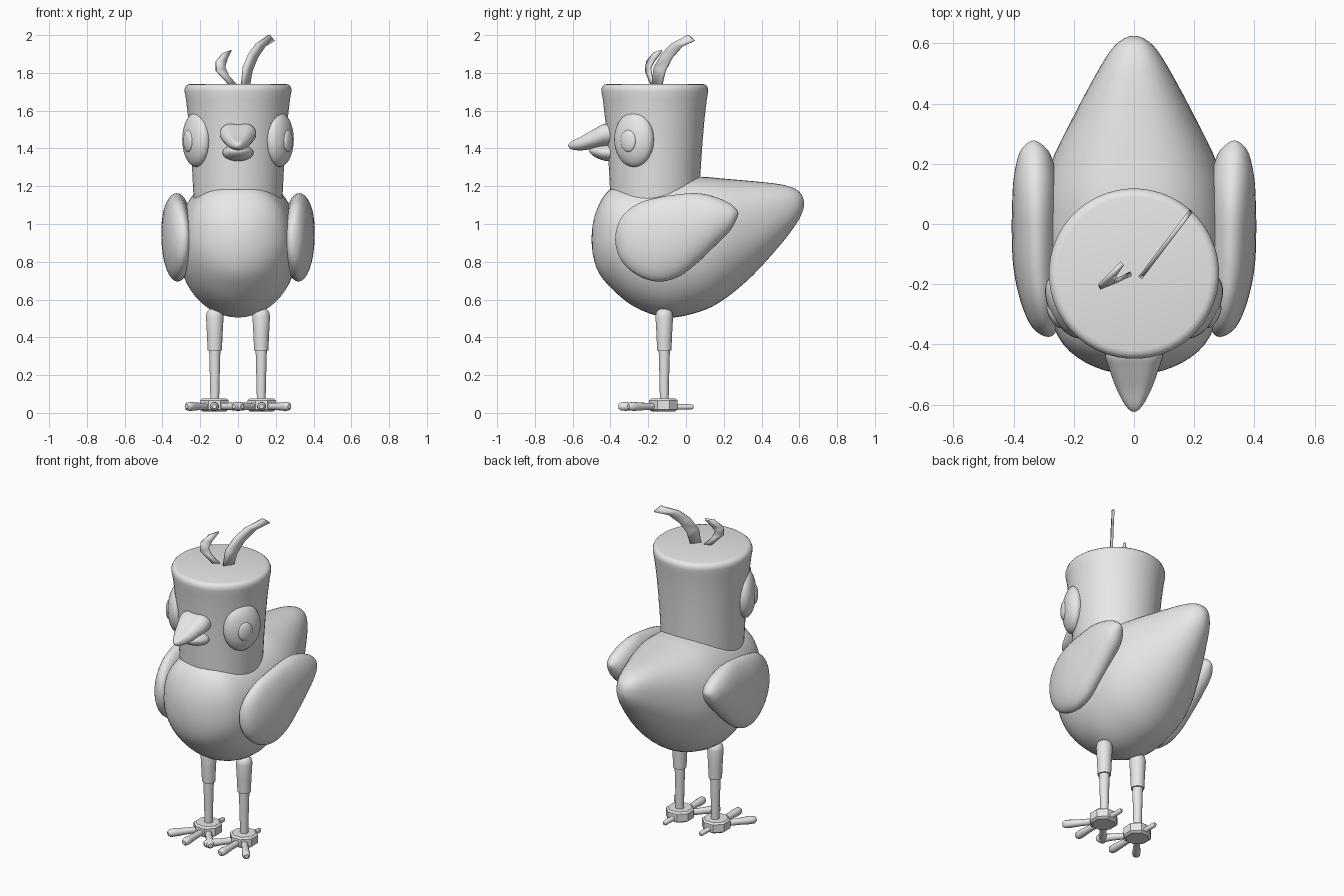
import bpy, math
from mathutils import Vector, Matrix

if "Cube" in bpy.data.objects:
    bpy.data.objects.remove(bpy.data.objects["Cube"])

grey = bpy.data.materials.new("light grey")
grey.diffuse_color = (0.8, 0.8, 0.8, 1)
grey.use_nodes = True
grey.node_tree.nodes["Principled BSDF"].inputs["Base Color"].default_value = grey.diffuse_color


def make(name, verts, faces, angle=35):
    mesh = bpy.data.meshes.new(name)
    mesh.from_pydata([tuple(v) for v in verts], [], faces)
    mesh.materials.append(grey)
    ob = bpy.data.objects.new(name, mesh)
    bpy.context.collection.objects.link(ob)
    bpy.ops.object.select_all(action='DESELECT')
    ob.select_set(True)
    bpy.context.view_layer.objects.active = ob
    bpy.ops.object.mode_set(mode='EDIT')
    bpy.ops.mesh.select_all(action='SELECT')
    bpy.ops.mesh.normals_make_consistent(inside=False)
    bpy.ops.object.mode_set(mode='OBJECT')
    bpy.ops.object.shade_smooth_by_angle(angle=math.radians(angle))
    return ob


def skin(rings):
    """Join equal rings of points into a closed tube."""
    n = len(rings[0])
    verts = [v for r in rings for v in r]
    faces = [(i * n + j, i * n + (j + 1) % n, (i + 1) * n + (j + 1) % n, (i + 1) * n + j)
             for i in range(len(rings) - 1) for j in range(n)]
    faces += [tuple(range(n)), tuple(range(len(verts) - n, len(verts)))]
    return verts, faces


def loft(name, stations, upper=2.0, dip=0.0, mirror=1, n=32, steps=4):
    """Smooth loft along y; station = y, centre x, half width, top z, bottom z."""
    def beyond(p):  # reflected station gives a rounded end
        return (p[0], p[1], -p[2], p[4], p[3])
    s = [beyond(stations[1])] + list(stations) + [beyond(stations[-2])]
    fine = []
    for i in range(1, len(s) - 2):
        for k in range(steps):
            t = k / steps
            fine.append([0.5 * (2 * b + (c - a) * t + (2 * a - 5 * b + 4 * c - d) * t * t
                                + (3 * b - a - 3 * c + d) * t ** 3)
                         for a, b, c, d in zip(*s[i - 1:i + 3])])
    fine.append(list(stations[-1]))
    rings = []
    for y, cx, hw, zt, zb in fine:
        hw, h, mid = max(hw, 0.0005), max((zt - zb) / 2, 0.0005), (zt + zb) / 2
        ring = []
        for j in range(n):
            c, q = math.cos(2 * math.pi * j / n), math.sin(2 * math.pi * j / n)
            e = 2 / upper if q > 0 else 1
            px = math.copysign(abs(c) ** e, c)
            pz = math.copysign(abs(q) ** e, q) - dip * max(q, 0) ** 10
            ring.append((mirror * (cx + hw * px), y, mid + h * pz))
        rings.append(ring)
    return make(name, *skin(rings), angle=60)


def lathe(name, profile, origin, axis=(0, 0, 1), n=24, angle=35):
    """Turn (radius, distance) points about an axis."""
    rot = Vector((0, 0, 1)).rotation_difference(Vector(axis)).to_matrix()
    rings = [[Vector(origin) + rot @ Vector((r * math.cos(2 * math.pi * (j + .5) / n),
                                             r * math.sin(2 * math.pi * (j + .5) / n), d))
              for j in range(n)] for r, d in profile]
    return make(name, *skin(rings), angle=angle)


def ellipsoid(name, centre, radii, turn):
    n, m = 28, 14
    rot = Matrix.Rotation(turn, 3, 'Z')
    rings = []
    for i in range(m + 1):
        a = math.pi * i / m
        r = max(math.sin(a), 0.002)
        rings.append([Vector(centre) + rot @ Vector((radii[0] * r * math.cos(2 * math.pi * j / n),
                                                     radii[1] * r * math.sin(2 * math.pi * j / n),
                                                     radii[2] * math.cos(a))) for j in range(n)])
    return make(name, *skin(rings), angle=60)


def feather(name, left, right):
    n = len(left)
    faces = [(i, i + 1, n + i + 1, n + i) for i in range(n - 1)]
    ob = make(name, left + right, faces, angle=25)
    mod = ob.modifiers.new("thickness", 'SOLIDIFY')
    mod.thickness, mod.offset = 0.014, 0


# Body with tapered tail
loft("body", [(-.50, 0, 0, .92, .92), (-.475, 0, .13, 1.07, .77), (-.40, 0, .235, 1.185, .665),
              (-.27, 0, .29, 1.22, .56), (-.10, 0, .315, 1.24, .505), (.07, 0, .31, 1.25, .535),
              (.20, 0, .277, 1.24, .60), (.35, 0, .205, 1.227, .725), (.50, 0, .125, 1.21, .89),
              (.58, 0, .075, 1.185, .995), (.615, 0, .035, 1.15, 1.06), (.625, 0, 0, 1.105, 1.105)],
     upper=2.4, n=48)

# Head
lathe("head", [(.23, 1.05), (.238, 1.18), (.244, 1.3), (.252, 1.42), (.263, 1.55), (.276, 1.66),
               (.283, 1.70), (.283, 1.715), (.278, 1.729), (.268, 1.738), (.255, 1.741)],
      (0, -.165, 0), n=48, angle=40)

# Beak
loft("upper_beak", [(-.624, 0, 0, 1.416, 1.416), (-.605, 0, .027, 1.442, 1.395),
                    (-.55, 0, .057, 1.472, 1.39), (-.48, 0, .083, 1.515, 1.40),
                    (-.43, 0, .096, 1.54, 1.41), (-.36, 0, .08, 1.53, 1.42),
                    (-.33, 0, 0, 1.47, 1.47)], upper=2.2, dip=.2)
loft("lower_beak", [(-.512, 0, 0, 1.388, 1.388), (-.49, 0, .045, 1.41, 1.36),
                    (-.43, 0, .08, 1.42, 1.335), (-.37, 0, .07, 1.42, 1.34),
                    (-.34, 0, 0, 1.38, 1.38)])

# Head feathers
def slanted(points):
    return [(x, -.18 + (x - .02) * 1.32, z) for x, z in points]


feather("tall_feather",
        slanted([(.02, 1.73), (.03, 1.83), (.06, 1.90), (.10, 1.955), (.165, 2.0)]),
        slanted([(.058, 1.73), (.072, 1.81), (.10, 1.88), (.14, 1.94), (.19, 1.97)]))
feather("short_feather",
        [(-.04, -.18, 1.73), (-.115, -.212, 1.81), (-.115, -.205, 1.86), (-.08, -.17, 1.905),
         (-.04, -.13, 1.92)],
        [(0, -.16, 1.73), (-.05, -.185, 1.785), (-.07, -.19, 1.83), (-.06, -.165, 1.87),
         (-.038, -.132, 1.915)])

for side, s in (("left", -1), ("right", 1)):
    # Eyes
    turn = -s * math.atan2(.47, .88)
    ellipsoid(side + "_eye", (s * .22, -.275, 1.447), (.06, .115, .145), turn)
    ellipsoid(side + "_pupil", (s * .264, -.305, 1.44), (.018, .045, .058), turn)

    # Wings
    loft(side + "_wing", [(-.375, .285, 0, .92, .92), (-.345, .295, .042, 1.03, .81),
                          (-.26, .31, .066, 1.105, .73), (-.15, .32, .08, 1.14, .695),
                          (-.04, .323, .083, 1.157, .72), (.06, .325, .08, 1.163, .795),
                          (.15, .327, .073, 1.145, .88), (.23, .33, .053, 1.11, .96),
                          (.265, .333, .026, 1.08, 1.02), (.277, .333, 0, 1.055, 1.055)], mirror=s)

    # Legs
    lathe(side + "_thigh", [(.038, .33), (.042, .42), (.047, .51), (.042, .535), (.025, .55), (.003, .556)],
          (s * .123, -.115, 0), angle=60)
    lathe(side + "_shin", [(.023, .05), (.025, .15), (.03, .335)], (s * .123, -.115, 0))

    # Feet
    lathe(side + "_foot", [(.068, .008), (.082, .018), (.082, .066), (.07, .075)],
          (s * .125, -.12, 0), n=8, angle=20)
    toe = [(.018, .03), (.02, .14), (.024, .20), (.022, .225), (.012, .237)]
    for label, dx in (("inner", -.62), ("middle", 0), ("outer", .62)):
        direction = Vector((s * dx, -1 if dx == 0 else -.78, 0)).normalized()
        lathe(f"{side}_{label}_toe", toe, (s * .125, -.12, .034), direction, n=12, angle=50)
    lathe(side + "_back_toe", [(.016, .03), (.014, .15), (.008, .16)],
          (s * .125, -.12, .032), (0, 1, 0), n=12)
